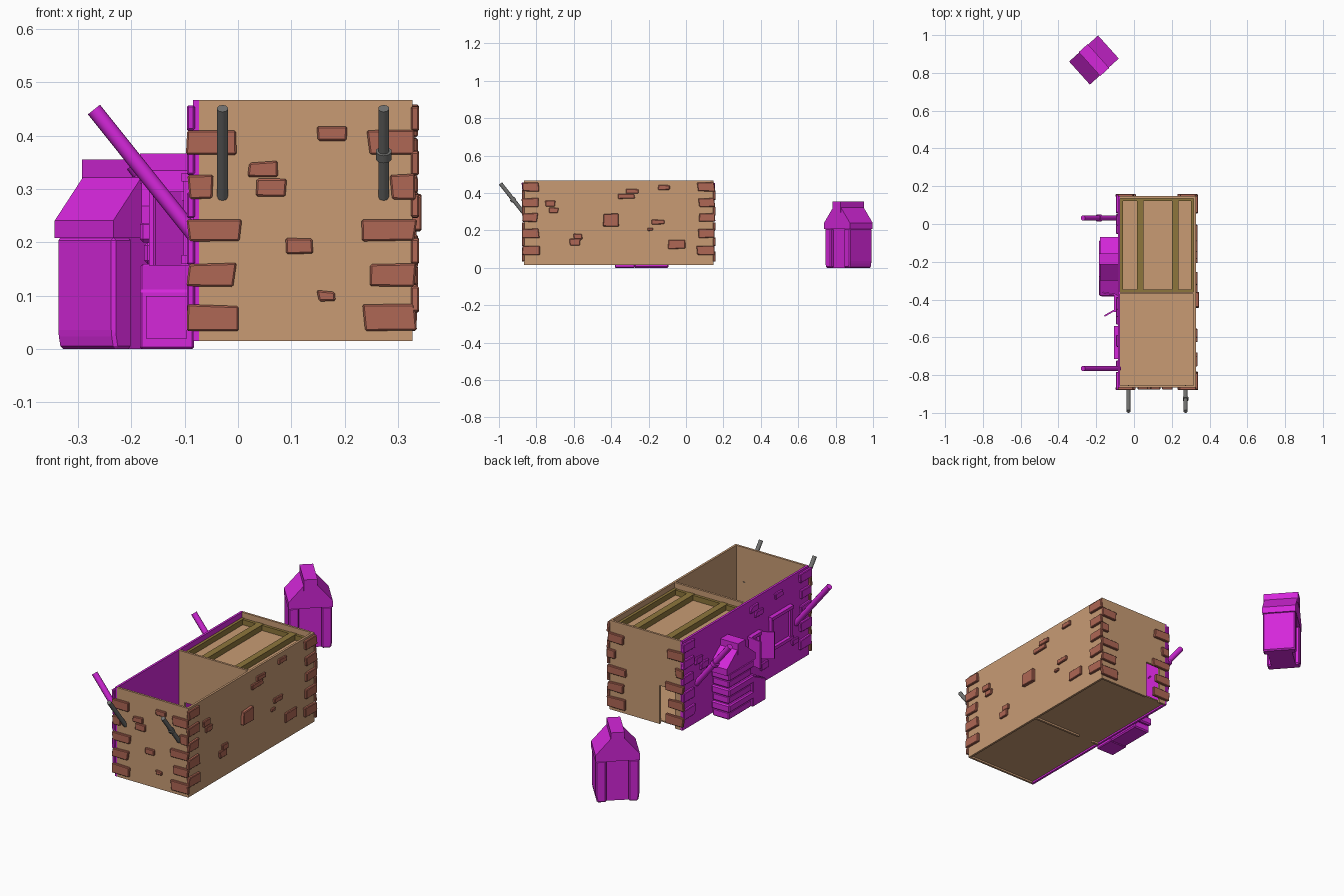
import bpy, bmesh, math, random
from mathutils import Matrix, Vector

random.seed(4)
old = bpy.data.objects.get("Cube")
if old:
    bpy.data.objects.remove(old, do_unlink=True)


def material(name, r, g, b):
    m = bpy.data.materials.new(name)
    m.use_nodes = True
    m.diffuse_color = (r, g, b, 1)
    m.node_tree.nodes["Principled BSDF"].inputs["Base Color"].default_value = (r, g, b, 1)
    return m


PLASTER = material("tan plaster", .58, .33, .175)
BRICK = material("red brick", .43, .135, .09)
MAGENTA = material("bright magenta", .66, .02, .70)
WOOD = material("olive wood", .27, .18, .045)
IRON = material("grey iron", .17, .17, .165)


def add(name, bm, mat, matrix=Matrix(), bevel=0):
    if bevel:
        bmesh.ops.bevel(bm, geom=bm.edges[:], offset=bevel, segments=1, affect='EDGES')
    bmesh.ops.recalc_face_normals(bm, faces=bm.faces[:])
    me = bpy.data.meshes.new(name)
    bm.to_mesh(me)
    bm.free()
    me.materials.append(mat)
    ob = bpy.data.objects.new(name, me)
    ob.matrix_world = matrix
    bpy.context.collection.objects.link(ob)
    return ob


def prism(name, profile, y0, y1, mat, matrix=Matrix(), bevel=0):
    """Extrude an x-z profile along y."""
    bm = bmesh.new()
    face = bm.faces.new([bm.verts.new((x, y0, z)) for x, z in profile])
    ext = bmesh.ops.extrude_face_region(bm, geom=[face])
    bmesh.ops.translate(bm, vec=(0, y1 - y0, 0),
                        verts=[v for v in ext["geom"] if isinstance(v, bmesh.types.BMVert)])
    return add(name, bm, mat, matrix, bevel)


def box(name, x0, x1, y0, y1, z0, z1, mat, matrix=Matrix(), bevel=0):
    return prism(name, [(x0, z0), (x1, z0), (x1, z1), (x0, z1)], y0, y1, mat, matrix, bevel)


def rod(name, a, b, r, mat, sides=10):
    a, b = Vector(a), Vector(b)
    bm = bmesh.new()
    bmesh.ops.create_cone(bm, cap_ends=True, segments=sides, radius1=r, radius2=r, depth=(b - a).length)
    rot = (b - a).to_track_quat('Z', 'Y').to_matrix().to_4x4()
    ob = add(name, bm, mat, Matrix.Translation((a + b) / 2) @ rot)
    for p in ob.data.polygons:
        p.use_smooth = len(p.vertices) == 4
    return ob


def wall_frame(x, y, degrees):
    """Local x runs along the wall and local -y points outwards."""
    return Matrix.Translation((x, y, 0)) @ Matrix.Rotation(math.radians(degrees), 4, 'Z')


X0, X1, Y0, Y1, BASE, TOP, T = -.084, .327, -.866, .147, .015, .467, .011
MID = -.365
FRONT, RIGHT = wall_frame(0, Y0, 0), wall_frame(X1, 0, 90)
BACK, LEFT = wall_frame(0, Y1, 180), wall_frame(X0, 0, -90)


def door_wall(name, y0, y1):
    profile = [(X0 + T, BASE), (-.04, BASE), (-.04, .21), (.045, .21),
               (.045, BASE), (X1, BASE), (X1, TOP), (X0 + T, TOP)]
    prism(name, profile, y0, y1, PLASTER)


# Walls, floor and divider
box("front_wall", X0 + T, X1, Y0, Y0 + T, BASE, TOP, PLASTER)
box("right_wall", X1 - T, X1, Y0 + T, Y1 - T, BASE, TOP, PLASTER)
box("left_wall", X0, X0 + T, Y0, Y1, BASE, TOP, MAGENTA)
door_wall("back_wall", Y1 - T, Y1)
door_wall("divider_wall", MID - T / 2, MID + T / 2)
box("floor", X0 + T, X1 - T, Y0 + T, Y1 - T, .024, .03, PLASTER)

# Loft panel with its timber frame
fx0, fx1, fy0, fy1 = X0 + T, X1 - T, MID + T / 2, Y1 - T
box("loft_panel", fx0, fx1, fy0, fy1, .405, .412, PLASTER)
for x0, x1 in [(fx0, fx0 + .014), (.016, .05), (.202, .235), (fx1 - .014, fx1)]:
    box("loft_beam", x0, x1, fy0, fy1, .412, .44, WOOD)
for y in (fy0, fy1 - .014):
    box("loft_end_beam", fx0, fx1, y, y + .014, .412, .438, WOOD)


def brick(frame, a0, a1, z0, z1, mat, depth=.012):
    """A slightly crooked block standing out of a wall."""
    def j():
        return random.uniform(-.004, .004)
    profile = [(a0 + j(), z0), (a1 + j(), z0 + j() / 2), (a1 + j(), z1 + j()), (a0 + j(), z1)]
    prism("brick", profile, -depth, .003, mat, frame, .003)


# Corner bricks, interleaved between the end walls and the long walls
END_ROWS = [(.034, .084, .098), (.118, .159, .088), (.202, .243, .1), (.281, .326, .045), (.365, .41, .09)]
SIDE_ROWS = [(.07, .118, .095), (.16, .207, .09), (.247, .29, .082), (.326, .37, .085), (.41, .455, .09)]


def corner_bricks(frame, lo, hi, rows, mat):
    for z0, z1, length in rows:
        brick(frame, lo, lo + length, z0, z1, mat)
        brick(frame, hi - length, hi, z0, z1, mat)


corner_bricks(FRONT, X0 - .01, X1 + .006, END_ROWS, BRICK)
corner_bricks(BACK, -X1 - .006, -X0 + .01, END_ROWS, BRICK)
corner_bricks(RIGHT, Y0 - .01, Y1 + .006, SIDE_ROWS, BRICK)
corner_bricks(LEFT, -Y1 - .006, -Y0 + .01, SIDE_ROWS, MAGENTA)

# Loose bricks: position along the wall, height, width, thickness
loose = {
    "front": (FRONT, BRICK, [(.177, .404, .052, .027), (.046, .336, .052, .026), (.06, .303, .056, .033),
                             (.115, .193, .046, .03), (.167, .1, .034, .021)]),
    "right": (RIGHT, BRICK, [(-.725, .343, .055, .032), (-.708, .308, .05, .03), (-.4, .255, .085, .065),
                             (-.32, .382, .09, .026), (-.29, .41, .065, .026), (-.12, .43, .062, .026),
                             (-.15, .245, .066, .026), (-.192, .206, .026, .017), (-.577, .168, .05, .03),
                             (-.595, .138, .054, .035), (-.05, .125, .085, .048)]),
    "left": (LEFT, MAGENTA, [(.42, .42, .06, .03), (.46, .385, .06, .03), (.62, .415, .06, .03),
                             (-.02, .33, .06, .035), (.02, .29, .06, .035), (.5, .1, .06, .035),
                             (.75, .13, .05, .03)]),
}
for frame, mat, items in loose.values():
    for a, z, w, h in items:
        brick(frame, a - w / 2, a + w / 2, z - h / 2, z + h / 2, mat, .017 if h > .06 else .01)

# Slanting poles, one on each wall with a ring
for i, x in enumerate((-.029, .273)):
    rod("iron_pole", (x, Y0 + .005, .285), (x, -.992, .451), .0105, IRON)
    if i:
        rod("iron_ring", (x, -.92, .357), (x, -.93, .371), .015, IRON)
for i, y in enumerate((-.765, .032)):
    rod("side_pole", (X0 + .005, y, .21), (-.27, y, .449), .0145, MAGENTA)
    if i:
        rod("side_ring", (-.18, y, .333), (-.192, y, .349), .02, MAGENTA)


# Window frames on the left wall
def window(a0, a1, z0, z1, w=.016):
    for p, q in ((a0, a0 + w), (a1 - w, a1)):
        box("window_post", p, q, -.018, .002, z0, z1, MAGENTA, LEFT)
    for p, q in ((z0, z0 + w), (z1 - w, z1)):
        box("window_rail", a0 - .005, a1 + .005, -.022, .002, p, q, MAGENTA, LEFT)
    box("window_pane", a0, a1, -.005, .002, z0, z1, MAGENTA, LEFT)


window(.545, .71, .16, .33)
window(.38, .46, .157, .295)
for a, turn in ((.375, 100), (.45, 60)):
    hinge = LEFT @ Matrix.Translation((a, -.008, 0)) @ Matrix.Rotation(math.radians(-turn), 4, 'Z')
    box("open_shutter", 0, .075, -.004, .004, .157, .295, MAGENTA, hinge)


# Gabled roof with a raised ridge cap
def gable(name, half, eave, ridge, top, cap, y0, y1, frame):
    profile = [(-half, eave), (half, eave), (half, eave + .033), (cap, ridge), (-cap, ridge), (-half, eave + .033)]
    prism(name + "_roof", profile, y0, y1, MAGENTA, frame)
    box(name + "_ridge_cap", -cap, cap, y0 - .003, y1 + .003, ridge - .025, top, MAGENTA, frame)


# Bay of stacked courses against the left wall
BAY = LEFT @ Matrix.Translation((.185, 0, 0))
for i in range(6):
    w = .1 if i % 2 else .092
    box("bay_course", -w, w, -w, .002, i * .04, (i + 1) * .04, MAGENTA, BAY, .006)
gable("bay", .115, .235, .335, .367, .03, -.097, .002, BAY)
prism("bay_step", [(.09, 0), (.195, 0), (.195, .11), (.09, .16)], -.1, .002, MAGENTA, BAY, .004)
box("bay_step_panel", .19, .2, -.088, -.012, .02, .1, MAGENTA, BAY)

# Free-standing hut, turned towards the house
HUT = wall_frame(-.212, .868, 42)
for s in (-1, 1):
    slab = [(s * .052, 0), (s * .095, 0), (s * .101, .03), (s * .101, .21), (s * .052, .21)]
    prism("hut_side", slab, -.08, .08, MAGENTA, HUT, .006)
box("hut_core", -.06, .06, -.06, .06, 0, .22, MAGENTA, HUT)
gable("hut", .103, .208, .322, .355, .032, -.082, .082, HUT)
